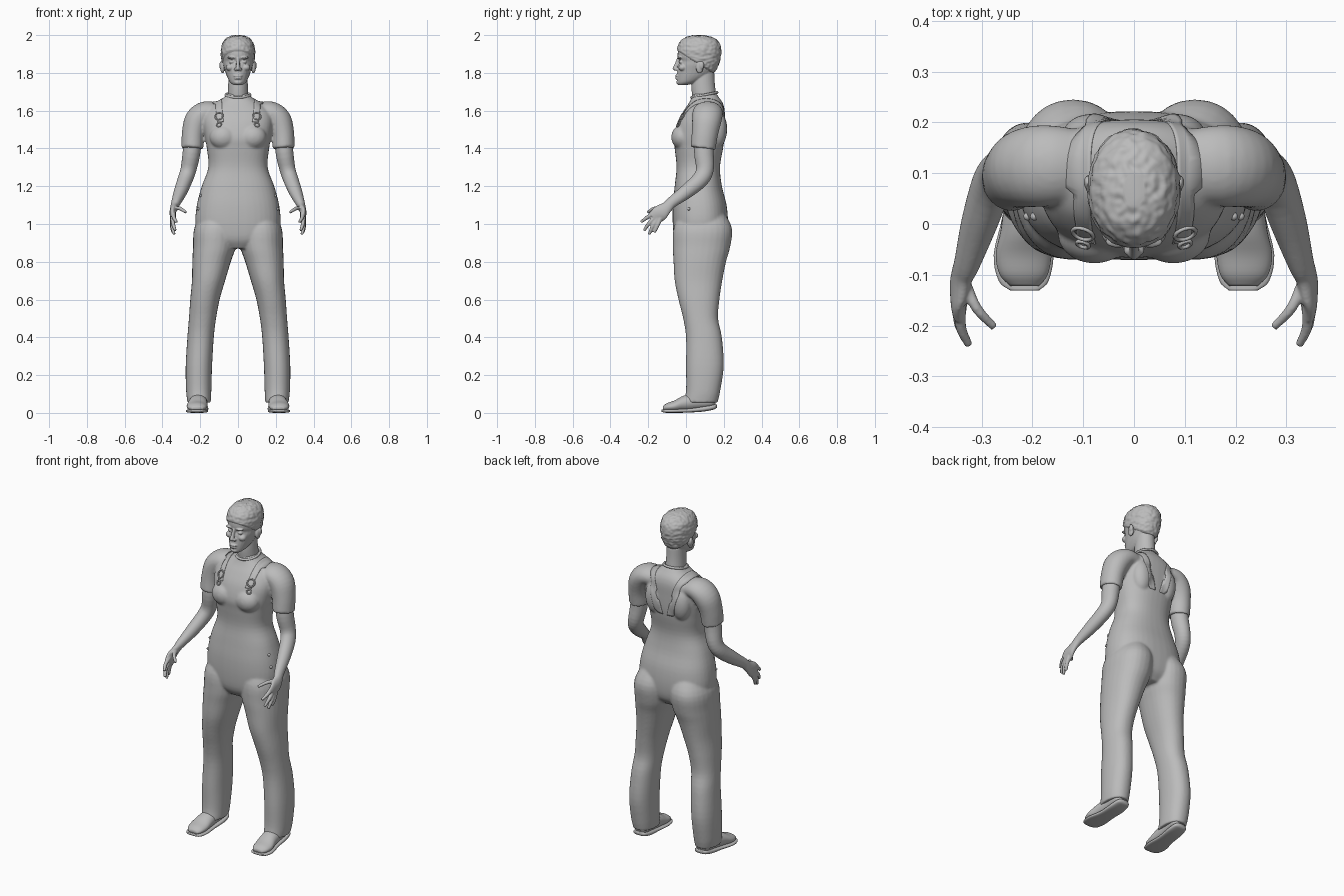
import bpy, bmesh
from math import sin, cos, pi, copysign
from mathutils import Vector, Matrix, noise

old = bpy.data.objects.get("Cube")
if old:
    bpy.data.objects.remove(old)

GREY = (0.5, 0.5, 0.5, 1)
grey = bpy.data.materials.new("plain grey")
grey.use_nodes = True
grey.diffuse_color = GREY
grey.node_tree.nodes["Principled BSDF"].inputs["Base Color"].default_value = GREY
X, Y, Z = Vector((1, 0, 0)), Vector((0, 1, 0)), Vector((0, 0, 1))
UPRIGHT, ALONG_Y = (X, Y), (X, Z)
SIDES = (1, -1)


def spline(points, steps):
    """Smooth curve through tuples of any length."""
    p = [Vector(q) for q in points]
    p = [p[0] * 2 - p[1]] + p + [p[-1] * 2 - p[-2]]
    out = []
    for a, b, c, d in zip(p, p[1:], p[2:], p[3:]):
        for i in range(steps):
            t = i / steps
            out.append((b * 2 + (c - a) * t + (a * 2 - b * 5 + c * 4 - d) * t * t
                        + (b * 3 - a - c * 3 + d) * t ** 3) / 2)
    return out + [p[-2]]


def loft(bm, rings, s=1, frame=None, power=2, n=28, steps=4):
    """Skin over rings (x, y, z, radius, radius); frame None follows the path."""
    path = spline(rings, steps)
    centres = [Vector((r[0] * s, r[1], r[2])) for r in path]
    loops = []
    for i, (r, c) in enumerate(zip(path, centres)):
        u, v = frame or (None, None)
        if not frame:
            t = (centres[min(i + 1, len(path) - 1)] - centres[max(i - 1, 0)]).normalized()
            u = t.cross(Y).normalized()
            v = t.cross(u)
        loop = []
        for k in range(n):
            a = 2 * pi * k / n
            ca, sa = (copysign(abs(f(a)) ** (2 / power), f(a)) for f in (cos, sin))
            loop.append(bm.verts.new(c + u * ca * r[3] + v * sa * r[4]))
        loops.append(loop)
    for a, b in zip(loops, loops[1:]):
        for k in range(n):
            bm.faces.new((a[k], a[k - 1], b[k - 1], b[k]))
    bm.faces.new(loops[0])
    bm.faces.new(loops[-1])


def level(rows):
    """Rows (height, x, half width, front y, back y) to loft rings."""
    return [(x, (f + b) / 2, z, w, (b - f) / 2) for z, x, w, f, b in rows]


def blob(bm, centre, size, s=1):
    m = Matrix.Translation((centre[0] * s, *centre[1:])) @ Matrix.Diagonal((*size, 1))
    bmesh.ops.create_uvsphere(bm, u_segments=24, v_segments=16, radius=1, matrix=m)


def finish(name, bm, voxel=0, relax=4):
    bmesh.ops.recalc_face_normals(bm, faces=bm.faces)
    mesh = bpy.data.meshes.new(name)
    bm.to_mesh(mesh)
    bm.free()
    mesh.materials.append(grey)
    mesh.polygons.foreach_set("use_smooth", [True] * len(mesh.polygons))
    ob = bpy.data.objects.new(name, mesh)
    bpy.context.collection.objects.link(ob)
    if voxel:
        fuse = ob.modifiers.new("fuse", 'REMESH')
        fuse.mode, fuse.voxel_size, fuse.use_smooth_shade = 'VOXEL', voxel, True
        soft = ob.modifiers.new("soften", 'SMOOTH')
        soft.factor, soft.iterations = 0.5, relax
    return ob


# Overalls and shirt, fused into one body
bm = bmesh.new()
loft(bm, level([
    (.87, 0, .09, -.03, .17), (.92, 0, .2, -.06, .21), (1, 0, .225, -.07, .222),
    (1.1, 0, .218, -.07, .215), (1.2, 0, .192, -.06, .19), (1.3, 0, .157, -.05, .18),
    (1.4, 0, .165, -.06, .196), (1.46, 0, .175, -.066, .203), (1.54, 0, .185, -.045, .205),
    (1.6, 0, .17, -.012, .205), (1.64, 0, .12, .015, .195), (1.67, 0, .075, .03, .175),
    (1.69, 0, .06, .038, .16)]), frame=UPRIGHT, power=2.4, n=40)
for s in SIDES:
    loft(bm, level([
        (1.08, .1, .08, -.02, .19), (.98, .118, .113, -.065, .243), (.88, .125, .113, -.07, .234),
        (.8, .14, .102, -.066, .212), (.7, .156, .088, -.06, .192), (.6, .175, .078, -.04, .177),
        (.5, .188, .072, -.015, .17), (.4, .198, .07, 0, .19), (.25, .207, .07, 0, .2),
        (.12, .208, .067, 0, .182), (.055, .206, .062, -.012, .168)]), s, UPRIGHT, 2.2)
    loft(bm, [(.1, .115, 1.59, .05, .07), (.17, .115, 1.59, .06, .08), (.215, .11, 1.55, .067, .078),
              (.236, .1, 1.48, .061, .07), (.242, .09, 1.4, .058, .066)], s)
    blob(bm, (.078, -.02, 1.46), (.072, .058, .065), s)   # chest
    blob(bm, (.085, .165, 1.5), (.06, .052, .1), s)       # shoulder blade
body = finish("overalls_and_shirt", bm, .007, 5)

# Arms with hands
for s, side in zip(SIDES, ("left", "right")):
    bm = bmesh.new()
    loft(bm, [(.235, .1, 1.5, .045, .05), (.246, .095, 1.38, .047, .052), (.262, .1, 1.29, .042, .047),
              (.28, .075, 1.235, .04, .044), (.305, 0, 1.17, .035, .038),
              (.328, -.075, 1.115, .025, .03), (.338, -.1, 1.09, .02, .031),
              (.345, -.135, 1.06, .017, .043), (.343, -.17, 1.03, .014, .038)], s)
    fingers = [((.342, -.165, 1.06), (.34, -.205, 1.035), (.325, -.238, 1.01)),
               ((.345, -.16, 1.04), (.344, -.196, 1.003), (.332, -.222, .966)),
               ((.347, -.15, 1.03), (.347, -.178, .985), (.338, -.195, .945)),
               ((.348, -.135, 1.03), (.35, -.152, .99), (.345, -.168, .955)),
               ((.335, -.11, 1.08), (.31, -.165, 1.083), (.275, -.203, 1.062))]
    for points in fingers:
        loft(bm, [(*p, r, r) for p, r in zip(points, (.012, .0105, .008))], s, n=12)
    finish(side + "_arm", bm, .004, 3)

# Head, neck and face
HEAD = level([
    (1.735, 0, .022, -.04, 0), (1.75, 0, .042, -.047, .06), (1.78, 0, .058, -.048, .12),
    (1.81, 0, .068, -.046, .15), (1.84, 0, .077, -.042, .165), (1.862, 0, .081, -.035, .172),
    (1.885, 0, .083, -.044, .178), (1.92, 0, .084, -.042, .18), (1.955, 0, .076, -.03, .172),
    (1.98, 0, .055, -.005, .145), (1.993, 0, .02, .035, .1)])
bm = bmesh.new()
loft(bm, HEAD, frame=UPRIGHT, power=2.1)
loft(bm, level([(1.6, 0, .06, .045, .17), (1.68, 0, .055, .032, .16), (1.74, 0, .052, .03, .153),
                (1.8, 0, .05, .04, .15)]), frame=UPRIGHT)
loft(bm, [(0, -.035, 1.88, .009, .012), (0, -.047, 1.85, .009, .012), (0, -.059, 1.825, .012, .012)],
     frame=UPRIGHT, n=16)
blob(bm, (0, -.058, 1.823), (.012, .013, .011))     # nose tip
blob(bm, (0, -.046, 1.784), (.024, .012, .007))     # upper lip
blob(bm, (0, -.045, 1.771), (.021, .012, .007))     # lower lip
blob(bm, (0, -.037, 1.75), (.022, .015, .013))      # chin
for s in SIDES:
    blob(bm, (.012, -.05, 1.819), (.009, .012, .008), s)   # nostril
    blob(bm, (.032, -.034, 1.881), (.025, .013, .007), s)  # brow
    blob(bm, (.032, -.024, 1.858), (.015, .014, .009), s)  # eyelid
    blob(bm, (.042, -.018, 1.828), (.022, .022, .018), s)  # cheek
    blob(bm, (.082, .072, 1.83), (.012, .02, .033), s)     # ear
    blob(bm, (.09, .082, 1.84), (.009, .014, .022), s)
finish("head", bm, .0035, 3)

# Short cropped hair: a rough shell that dips under the skin at the hairline
bm = bmesh.new()
loft(bm, HEAD, frame=UPRIGHT, power=2.1, n=96, steps=12)
bm.normal_update()
bmesh.ops.recalc_face_normals(bm, faces=bm.faces)
for v, normal in [(v, v.normal.copy()) for v in bm.verts]:
    above = v.co.z - (1.888 - .62 * v.co.y)
    lift = max(-.012, min(.006, above * .6))
    rough = noise.noise(v.co * 70) * .004 if above > .01 else 0
    v.co += normal * (lift + rough)
finish("short_hair", bm)

# Shoes
for s, side in zip(SIDES, ("left", "right")):
    bm = bmesh.new()
    loft(bm, [(.215, -.122, .024, .028, .012), (.217, -.1, .03, .047, .022), (.217, -.06, .036, .055, .03),
              (.212, -.01, .05, .05, .042), (.208, .06, .06, .046, .045), (.205, .13, .06, .044, .035),
              (.204, .155, .06, .028, .025)], s, ALONG_Y)
    finish(side + "_shoe", bm)
    bm = bmesh.new()
    loft(bm, [(.215, -.131, .013, .028, .006), (.217, -.112, .01, .049, .009), (.217, -.06, .01, .059, .01),
              (.21, .02, .013, .048, .011), (.205, .1, .022, .048, .014), (.204, .15, .032, .04, .013),
              (.204, .163, .036, .022, .009)], s, ALONG_Y, 3)
    finish(side + "_sole", bm)

# Shoulder straps laid on the body
for s, side in zip(SIDES, ("left", "right")):
    bm = bmesh.new()
    rows = []
    for c in spline([(.1, -.06, 1.55), (.108, -.01, 1.62), (.11, .07, 1.665), (.105, .15, 1.66),
                     (.085, .22, 1.6), (.055, .23, 1.5), (.035, .22, 1.42)], 8):
        rows.append([bm.verts.new(((c.x + o) * s, c.y, c.z)) for o in (-.02, -.01, 0, .01, .02)])
    for a, b in zip(rows, rows[1:]):
        for k in range(4):
            bm.faces.new((a[k], a[k + 1], b[k + 1], b[k]))
    strap = finish(side + "_strap", bm)
    wrap = strap.modifiers.new("lay on body", 'SHRINKWRAP')
    wrap.target, wrap.offset, wrap.wrap_mode = body, .002, 'ABOVE_SURFACE'
    strap.modifiers.new("thickness", 'SOLIDIFY').thickness = .003

# Buckles, buttons and collar
bpy.context.view_layer.update()
surface = body.evaluated_get(bpy.context.evaluated_depsgraph_get())


def ring(name, where, normal, radius, thick, scale=(1, 1, 1)):
    bpy.ops.mesh.primitive_torus_add(major_radius=radius, minor_radius=thick,
                                     major_segments=32, minor_segments=8)
    ob = bpy.context.object
    ob.name, ob.location, ob.scale = name, where, scale
    ob.rotation_euler = normal.to_track_quat('Z', 'Y').to_euler()
    ob.data.materials.append(grey)
    bpy.ops.object.shade_smooth()


for s, side in zip(SIDES, ("left", "right")):
    for part, z, radius in (("buckle", 1.57, .021), ("bib_button", 1.525, .012)):
        hit, co, normal, _ = surface.ray_cast(Vector((.1 * s, -1, z)), Y)
        if hit:
            ring(side + "_" + part, co + normal * .003, normal, radius, .004)
    for part, z in (("upper", 1.15), ("lower", 1.08)):
        hit, co, normal, _ = surface.ray_cast(Vector((s, .015, z)), X * -s)
        if hit:
            bm = bmesh.new()
            blob(bm, co, (.008, .008, .008))
            finish(side + "_" + part + "_hip_button", bm)
ring("collar", (0, .097, 1.683), Vector((0, -.2, 1)), .064, .007, (1, 1.08, 1))
